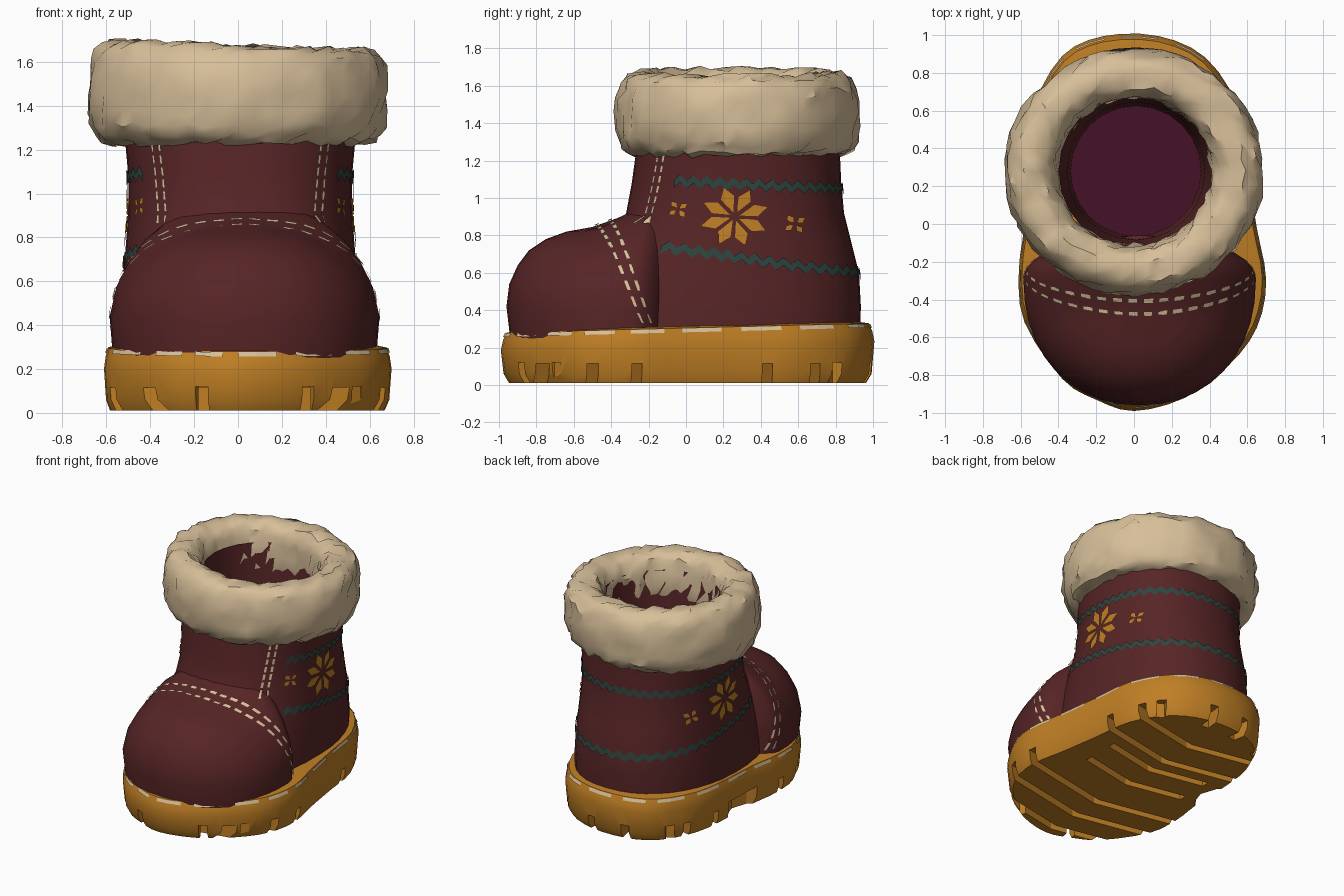
import bpy, bmesh, math, random
from mathutils import Vector
from mathutils.bvhtree import BVHTree

random.seed(4)
if "Cube" in bpy.data.objects:
    bpy.data.objects.remove(bpy.data.objects["Cube"])


def material(name, rgb):
    m = bpy.data.materials.new(name)
    m.use_nodes = True
    m.diffuse_color = (*rgb, 1)
    m.node_tree.nodes["Principled BSDF"].inputs["Base Color"].default_value = (*rgb, 1)
    return m


RED = material("dark red leather", (0.095, 0.018, 0.019))
GOLD = material("golden rubber", (0.52, 0.21, 0.018))
FUR = material("cream fur", (0.68, 0.52, 0.32))
TEAL = material("dark teal", (0.027, 0.06, 0.05))
PLUM = material("plum insole", (0.06, 0.006, 0.022))


def finish(name, bm, mat, angle=40, recalc=True):
    if recalc:
        bmesh.ops.recalc_face_normals(bm, faces=bm.faces)
    me = bpy.data.meshes.new(name)
    bm.to_mesh(me)
    bm.free()
    me.materials.append(mat)
    ob = bpy.data.objects.new(name, me)
    bpy.context.collection.objects.link(ob)
    if angle:
        bpy.ops.object.select_all(action='DESELECT')
        ob.select_set(True)
        bpy.context.view_layer.objects.active = ob
        bpy.ops.object.shade_smooth_by_angle(angle=math.radians(angle))
    return ob


def loft(name, rings, mat, angle=40, caps=(True, True), wrap=False):
    bm = bmesh.new()
    vs = [[bm.verts.new(p) for p in r] for r in rings]
    n = len(vs[0])
    pairs = list(zip(vs, vs[1:])) + ([(vs[-1], vs[0])] if wrap else [])
    for a, b in pairs:
        for i in range(n):
            j = (i + 1) % n
            bm.faces.new((a[i], a[j], b[j], b[i]))
    for ring, cap in ((vs[0], caps[0]), (vs[-1], caps[1])):
        if cap:
            bm.faces.new(ring)
    return finish(name, bm, mat, angle)


def spow(v, e):
    return math.copysign(abs(v) ** e, v)


def oval(cx, y0, y1, hx, z, n=40, e=0.87):
    c, h = (y0 + y1) / 2, (y1 - y0) / 2
    ts = [2 * math.pi * i / n for i in range(n)]
    return [(cx + hx * spow(math.cos(t), e), c + h * spow(math.sin(t), e), z) for t in ts]


# Shaft and heel
shaft_rows = [(0.25, -0.6, 0.93, 0.55), (0.42, -0.56, 0.935, 0.55), (0.6, -0.5, 0.925, 0.535),
              (0.78, -0.39, 0.88, 0.52), (0.92, -0.32, 0.845, 0.51), (1.08, -0.29, 0.83, 0.51),
              (1.3, -0.26, 0.82, 0.53)]
shaft = loft("shaft", [oval(0.01, y0, y1, hx, z) for z, y0, y1, hx in shaft_rows], RED,
             caps=(True, False))

# Toe dome: depth to the front and half width by height
toe_rows = [(0.25, 0.64, 0.60), (0.42, 0.66, 0.615), (0.54, 0.645, 0.585), (0.64, 0.6, 0.53),
            (0.72, 0.54, 0.46), (0.78, 0.45, 0.37), (0.82, 0.34, 0.28), (0.845, 0.2, 0.17),
            (0.855, 0.07, 0.07)]
rings = []
for z, d, w in toe_rows:
    ring = []
    for i in range(40):
        t = 2 * math.pi * i / 40
        s = spow(math.sin(t), 0.93)
        y = -0.3 + s * (d if s < 0 else min(0.24, d))
        lift = 0.45 * max(0, z - 0.25) / 0.6 * max(0, min(y, -0.2) + 0.45)
        ring.append((0.03 + w * spow(math.cos(t), 0.93), y, z + lift))
    rings.append(ring)
toe = loft("toe_cap", rings, RED)

# Lining and insole inside the shaft
lining = [(1.55, 0.41), (1.3, 0.39), (1.0, 0.365), (0.5, 0.345)]
loft("lining", [oval(0.01, 0.28 - r, 0.28 + r, r, z, 24, 1) for z, r in lining], RED,
     caps=(False, False))
loft("insole", [oval(0.01, 0.28 - r, 0.28 + r, r, z, 24, 1) for z, r in ((0.52, 0.36), (0.5, 0.36))],
     PLUM)

# Fur cuff: a lumpy ring
N, M = 56, 22
rings = []
for i in range(N):
    t = 2 * math.pi * i / N
    ring = []
    for k in range(M):
        a = 2 * math.pi * k / M
        outward = math.cos(a)
        r = 0.535 + 0.135 * spow(outward, 0.75) + random.uniform(-0.016, 0.016)
        z = 1.45 + 0.225 * spow(math.sin(a), 0.8) + random.uniform(-0.016, 0.016)
        z += 0.02 * max(0, math.sin(a)) * -math.cos(t)
        u = t + random.uniform(-0.02, 0.02)
        ring.append((r * 1.02 * math.cos(u), 0.277 + r * 0.97 * math.sin(u), z))
    rings.append(ring)
loft("fur_cuff", rings, FUR, 38, (False, False), True)

# Sole outline, smoothed through a few points
pts = [Vector((x, y, 0)) for x, y in (
    (0, -.99), (.27, -.92), (.5, -.75), (.65, -.55), (.7, -.3), (.65, -.02), (.6, .3), (.55, .62),
    (.38, .88), (.13, .995), (-.16, .995), (-.38, .89), (-.53, .62), (-.57, .3), (-.58, 0),
    (-.61, -.25), (-.58, -.52), (-.38, -.82), (-.2, -.93))]
outline = []
for i, p in enumerate(pts):
    a, b, c = pts[i - 1], pts[(i + 1) % len(pts)], pts[(i + 2) % len(pts)]
    for t in (0, 1 / 3, 2 / 3):
        outline.append(p + (b - a) * t / 2 + (2 * a - 5 * p + 4 * b - c) * t * t / 2
                       + (3 * p - a - 3 * b + c) * t ** 3 / 2)


def sole_ring(z, s, grow=0.0):
    tilt = 0.025 if z > 0.2 else 0
    return [Vector((p.x * s, p.y * s, z + tilt * p.y)) + p.normalized() * grow for p in outline]


sole = loft("sole", [sole_ring(z, s) for z, s in (
    (0.01, 0.955), (0.06, 0.985), (0.21, 1.0), (0.265, 0.988), (0.305, 0.97), (0.315, 0.9))], GOLD, 30)

# Tread cutters: chevron grooves, edge notches and the arch hollow
bm = bmesh.new()


def prism(points, z0, z1):
    lo = [bm.verts.new((x, y, z0)) for x, y in points]
    hi = [bm.verts.new((x, y, z1)) for x, y in points]
    bm.faces.new(lo)
    bm.faces.new(hi)
    for i in range(len(lo)):
        j = (i + 1) % len(lo)
        bm.faces.new((lo[i], lo[j], hi[j], hi[i]))


for y, half in ((-.68, .9), (-.45, .9), (-.22, .9), (0.02, .42), (.26, .42), (.5, .9), (.77, .9)):
    k, w = 0.2 * half, 0.028
    prism([(-half, y + w), (-half, y - w), (0, y - w - k), (half, y - w), (half, y + w), (0, y + w - k)],
          -0.1, 0.115)
for deg in (-128, -100, -70, -52, 62, 84, 100, 118):
    d = Vector((math.cos(math.radians(deg)), math.sin(math.radians(deg))))
    side = Vector((-d.y, d.x)) * 0.03
    near, far = d * 0.87, d * 1.3
    prism([near + side, near - side, far - side, far + side], -0.1, 0.12)
prism([(-0.78 + 0.3 * math.cos(i * math.pi / 6), 0.14 + 0.24 * math.sin(i * math.pi / 6))
       for i in range(12)], -0.1, 0.14)
cutter = finish("tread_cutter", bm, GOLD, 0)
cutter.hide_render = True
cutter.hide_viewport = True
cutter.display_type = 'WIRE'
cut = sole.modifiers.new("tread", 'BOOLEAN')
cut.object, cut.operation, cut.solver, cut.use_self = cutter, 'DIFFERENCE', 'EXACT', True

# Decorations are thin plates laid on the leather
trees = [BVHTree.FromPolygons([v.co for v in o.data.vertices], [p.vertices for p in o.data.polygons])
         for o in (shaft, toe)]


def lay(start, target, lift=0.008):
    start, d = Vector(start), (Vector(target) - Vector(start)).normalized()
    hits = [h for h in (t.ray_cast(start, d) for t in trees) if h[0]]
    co, nor, _, _ = min(hits, key=lambda h: h[3])
    return co + (nor if nor.dot(d) < 0 else -nor) * lift


def around(deg, z):
    a = math.radians(deg)
    return lay((0.01 + 3 * math.cos(a), 0.28 + 3 * math.sin(a), z), (0.01, 0.28, z))


def over_toe(deg, dy):
    a = math.radians(deg)
    y = -0.2 - 0.24 * max(0, math.sin(a)) + dy * (0.6 + 0.4 * math.sin(a))
    return lay((0.03 + 3 * math.cos(a), y, 0.3 + 3 * math.sin(a)), (0.03, y, 0.3))


def plates(name, polys, mat):
    bm = bmesh.new()
    for poly in polys:
        bm.faces.new([bm.verts.new(p) for p in poly])
    return finish(name, bm, mat, 0, False)


# Zigzag bands round the sides and back
def band(name, front_z, back_z, a0, a1):
    steps, rows = 66, []
    for i in range(steps + 1):
        deg = a0 + (a1 - a0) * i / steps
        f = (math.sin(math.radians(deg)) + 0.6) / 1.6
        z = front_z + (back_z - front_z) * f + (0.016 if i % 2 else -0.016)
        rows.append((around(deg, z - 0.021), around(deg, z + 0.021)))
    plates(name, [(a[0], b[0], b[1], a[1]) for a, b in zip(rows, rows[1:])], TEAL)


band("upper_band", 1.09, 1.05, -38, 218)
band("lower_band", 0.73, 0.6, -42, 222)

# Flower stars on both sides
petals = []
for side in (1, -1):
    for cy, cz, size, count in ((0.26, 0.9, 0.185, 8), (-0.04, 0.94, 0.06, 4), (0.58, 0.86, 0.065, 4)):
        for k in range(count):
            a = 2 * math.pi * (k + 0.4) / count
            shape = []
            for r, spread in ((0.12, 0), (0.68, 0.3 if count == 8 else 0.45), (1, 0),
                              (0.68, -0.3 if count == 8 else -0.45)):
                y, z = cy + size * r * math.cos(a + spread), cz + size * 0.88 * r * math.sin(a + spread)
                shape.append(lay((side * 3, y, z), (0, y, z)))
            petals.append(shape if side > 0 else shape[::-1])
plates("flower_stars", petals, GOLD)

# Cream stitches: toe seam, shaft seams and welt
stitches = []
for dy in (-0.035, 0.035):
    for i in range(22):
        a = 3 + i * 8
        stitches.append([over_toe(a, dy - .011), over_toe(a + 5, dy - .011),
                         over_toe(a + 5, dy + .011), over_toe(a, dy + .011)])
for side in (1, -1):
    for row in (0, 4.5):
        for i in range(7):
            z0 = 0.86 + i * 0.055
            shape = []
            for z, w in ((z0, -.8), (z0, .8), (z0 + .04, .8), (z0 + .04, -.8)):
                deg = -57 + (z - 0.85) * 20 + row + w
                shape.append(around(deg if side > 0 else 180 - deg, z))
            stitches.append(shape if side > 0 else shape[::-1])
plates("seam_stitches", stitches, FUR)

low, high = sole_ring(0.282, 0.982, 0.006), sole_ring(0.302, 0.972, 0.006)
plates("welt_stitches", [(low[i - 1], low[i], high[i], high[i - 1])
                         for i in range(len(low)) if i % 3], FUR)
